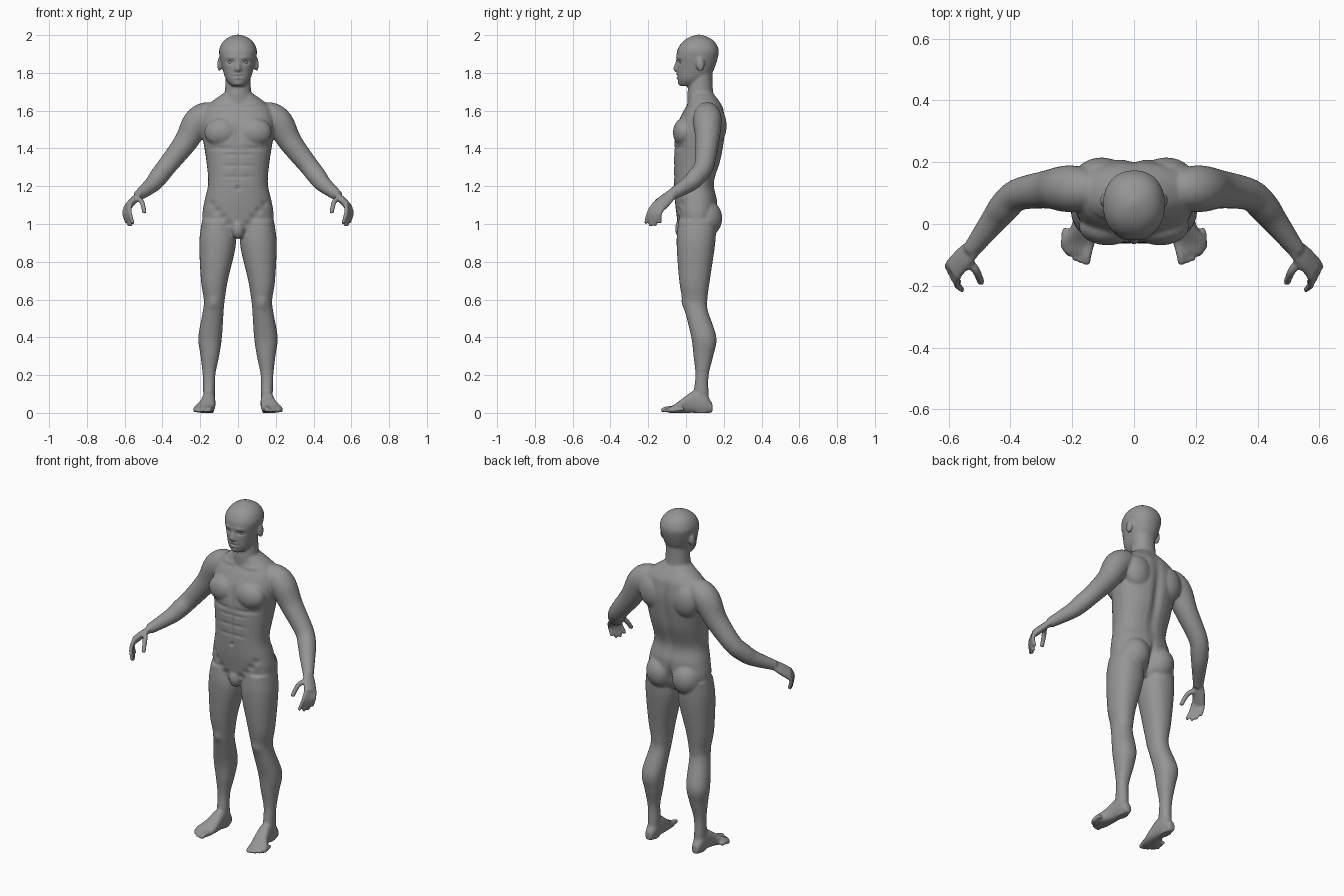
import bpy
import bmesh
from math import cos, sin, pi, exp, copysign
from mathutils import Vector, Matrix

starter = bpy.data.objects.get("Cube")
if starter:
    bpy.data.objects.remove(starter, do_unlink=True)

skin_grey = bpy.data.materials.new("skin_grey")
skin_grey.use_nodes = True
tone = (.3, .3, .3, 1)
skin_grey.diffuse_color = tone
skin_grey.node_tree.nodes["Principled BSDF"].inputs["Base Color"].default_value = tone


def spline(rows, steps=5):
    """Smoothly interpolate rows of numbers."""
    rows = [Vector(row) for row in rows]
    padded = [rows[0]] + rows + [rows[-1]]
    result = []
    for before, start, end, after in zip(padded, rows, rows[1:], padded[3:]):
        for i in range(steps):
            t = i / steps
            ease = t * t * (3 - t - t)
            leaving = (end - before) / 2
            arriving = (after - start) / 2
            curve = start.lerp(end, ease)
            curve += leaving * t * (1 - t) ** 2 - arriving * t * t * (1 - t)
            result.append(curve)
    return result + [rows[-1]]


def loft(bm, frames, power=2.0, sides=28):
    """Skin rings given as centre, first half axis and second half axis."""
    def bend(value):
        return copysign(abs(value) ** (2 / power), value)

    rings = []
    for centre, u, v in frames:
        angles = [2 * pi * i / sides for i in range(sides)]
        rings.append([bm.verts.new(centre + u * bend(cos(a)) + v * bend(sin(a))) for a in angles])
    for low, high in zip(rings, rings[1:]):
        for i in range(sides):
            j = (i + 1) % sides
            bm.faces.new((low[i], low[j], high[j], high[i]))
    bm.faces.new(rings[0][::-1])
    bm.faces.new(rings[-1])


def stack(bm, rows, power):
    """Horizontal rings: height, inner, outer, front, back."""
    frames = []
    for height, inner, outer, front, back in spline(rows):
        centre = Vector(((inner + outer) / 2, (front + back) / 2, height))
        frames.append((centre, Vector(((outer - inner) / 2, 0, 0)), Vector((0, (back - front) / 2, 0))))
    loft(bm, frames, power)


def centred(bm, rows, power):
    """Horizontal rings about the middle: height, half width, front, back."""
    stack(bm, [(height, -half, half, front, back) for height, half, front, back in rows], power)


def tube(bm, rows, reference=(0, 1, 0), flatten=1.0):
    """Limb along a path of positions and radii."""
    points = spline(rows)
    frames = []
    for i, row in enumerate(points):
        before, after = points[max(i - 1, 0)], points[min(i + 1, len(points) - 1)]
        along = (Vector(after[:3]) - Vector(before[:3])).normalized()
        u = along.cross(Vector(reference)).normalized()
        frames.append((Vector(row[:3]), u * row[3] * flatten, u.cross(along) * row[3]))
    loft(bm, frames)


def ball(bm, centre, radii):
    matrix = Matrix.Translation(centre) @ Matrix.Diagonal((*radii, 1))
    bmesh.ops.create_icosphere(bm, subdivisions=4, radius=1, matrix=matrix)


def digit(bm, points, radius, reference=(0, 1, 0)):
    """Finger or toe with a rounded tip."""
    tube(bm, [(*point, radius * (1 - i / 10)) for i, point in enumerate(points)], reference)
    ball(bm, points[-1], [radius * .85] * 3)


def mirror_across(bm):
    copies = bmesh.ops.duplicate(bm, geom=bm.verts[:] + bm.edges[:] + bm.faces[:])["geom"]
    for item in copies:
        if isinstance(item, bmesh.types.BMVert):
            item.co.x *= -1


def finish(bm, name):
    mesh = bpy.data.meshes.new(name)
    bmesh.ops.recalc_face_normals(bm, faces=bm.faces)
    for face in bm.faces:
        face.smooth = True
    bm.to_mesh(mesh)
    bm.free()
    mesh.materials.append(skin_grey)
    obj = bpy.data.objects.new(name, mesh)
    bpy.context.scene.collection.objects.link(obj)
    return obj


bm = bmesh.new()

# Left leg, from hip to sole
stack(bm, [(1.02, .03, .19, -.04, .16), (.9, .01, .205, -.05, .155), (.7, .054, .196, -.036, .126),
           (.6, .07, .181, -.018, .113), (.54, .076, .186, -.006, .116), (.4, .085, .21, .028, .161),
           (.3, .1, .198, .04, .144), (.2, .12, .187, .05, .12), (.1, .122, .184, .04, .12),
           (0, .128, .178, .04, .13)], 2.2)

# Left foot from heel to ball: distance back, inner, outer, top
foot = [(.14, .135, .175, .05), (.1, .122, .186, .1), (.04, .12, .19, .115),
        (-.01, .12, .205, .082), (-.06, .125, .236, .045), (-.095, .138, .226, .028)]
loft(bm, [(Vector(((inner + outer) / 2, y, top / 2)), Vector(((outer - inner) / 2, 0, 0)),
           Vector((0, 0, top / 2))) for y, inner, outer, top in spline(foot)], 2.5)

# Left toes, fanned from the big toe outward
for i in range(5):
    t = i / 4
    radius = .011 if i else .016
    tip = Vector((.153, -.121, radius)).lerp(Vector((.23, -.073, radius)), t)
    tip.y -= .016 * sin(pi * t)
    digit(bm, [tip + Vector((-.008, .06, .008)), tip + Vector((-.003, .025, .006)), tip],
          radius, (0, 0, 1))

# Left arm, from shoulder to wrist
tube(bm, [(.12, .11, 1.59, .055), (.175, .113, 1.572, .072), (.222, .114, 1.53, .075),
          (.28, .112, 1.43, .062), (.375, .095, 1.308, .052), (.42, .055, 1.25, .05),
          (.455, .01, 1.208, .043), (.53, -.088, 1.148, .028)])

# Left palm, fingers and thumb
tube(bm, [(.522, -.08, 1.155, .032), (.55, -.108, 1.128, .039), (.585, -.147, 1.09, .04)], flatten=.5)
for i in range(4):
    t = i / 3
    root = Vector((.57, -.165, 1.11)).lerp(Vector((.595, -.124, 1.085)), t)
    tip = Vector((.557, -.212, 1.008)).lerp(Vector((.59, -.138, 1.012)), t)
    tip.z -= .016 * sin(pi * t)
    knuckle = root.lerp(tip, .5) + Vector((.01, -.007, .005))
    digit(bm, [root, knuckle, tip], .0125)
digit(bm, [(.545, -.11, 1.135), (.512, -.15, 1.122), (.496, -.187, 1.066)], .0155)

# Chest, shoulder blade, buttock, ear and nostril masses
ball(bm, (.085, -.008, 1.485), (.093, .061, .078))
ball(bm, (.105, .155, 1.52), (.085, .06, .1))
ball(bm, (.085, .1, 1.03), (.088, .092, .1))
ball(bm, (.098, .076, 1.845), (.012, .022, .038))
ball(bm, (.012, -.047, 1.819), (.01, .012, .009))
mirror_across(bm)

# Trunk from crotch to collar
centred(bm, [(.93, .04, 0, .1), (.96, .1, -.03, .13), (1, .178, -.043, .155), (1.06, .188, -.052, .165),
             (1.13, .176, -.06, .165), (1.22, .158, -.064, .15), (1.35, .17, -.065, .188),
             (1.5, .193, -.055, .21), (1.59, .185, -.018, .203), (1.635, .155, .008, .188),
             (1.7, .065, .02, .14)], 2.3)
ball(bm, (0, -.02, .975), (.036, .038, .055))

# Neck
centred(bm, [(1.6, .09, .01, .17), (1.7, .07, .008, .145), (1.82, .065, .03, .14)], 2)

# Head from chin to crown, and nose
centred(bm, [(1.73, .03, -.03, .03), (1.745, .048, -.038, .065), (1.77, .066, -.045, .105),
             (1.81, .079, -.048, .145), (1.9, .1, -.05, .173), (1.94, .094, -.037, .167),
             (1.97, .075, -.012, .147), (1.99, .046, .02, .115), (2.002, .012, .055, .08)], 2.2)
tube(bm, [(0, -.042, 1.868, .009), (0, -.056, 1.822, .012), (0, -.045, 1.812, .008)])
body = finish(bm, "body")

# Fuse the masses into one smooth skin
bpy.context.view_layer.objects.active = body
body.select_set(True)
fuse = body.modifiers.new("fuse", 'REMESH')
fuse.mode = 'VOXEL'
fuse.voxel_size = .0065
soften = body.modifiers.new("soften", 'SMOOTH')
soften.iterations = 7
for name in ("fuse", "soften"):
    bpy.ops.object.modifier_apply(modifier=name)


def press(side, x, height, width, tall, depth):
    """Push a soft dent into the front or back skin on both sides; negative depth raises it."""
    for vertex in body.data.vertices:
        co = vertex.co
        distance = ((abs(co.x) - x) / width) ** 2 + ((co.z - height) / tall) ** 2
        if distance < 6:
            facing = (.06 - co.y) if side == "front" else (co.y - .08)
            amount = depth * exp(-distance) * min(1, max(0, facing * 20))
            co.y += amount if side == "front" else -amount


# Face relief: sockets, brows, mouth, lips, chin
press("front", .04, 1.857, .019, .011, .011)
press("front", .035, 1.881, .03, .01, -.005)
press("front", 0, 1.782, .024, .004, .006)
press("front", 0, 1.791, .02, .005, -.006)
press("front", 0, 1.772, .018, .005, -.006)
press("front", 0, 1.742, .02, .012, -.005)

# Back relief: spine and buttock cleft
press("back", 0, 1.4, .025, .2, .014)
press("back", 0, 1.01, .016, .07, .03)

# Front relief: breastbone, lower chest, belly, navel, collarbone, knee
press("front", 0, 1.49, .016, .06, .007)
press("front", .085, 1.402, .07, .012, .006)
press("front", 0, 1.3, .013, .13, .005)
press("front", 0, 1.19, .009, .01, .01)
press("front", .1, 1.638, .06, .011, -.006)
press("front", .13, .58, .03, .03, -.008)
for row in range(3):
    press("front", .04, 1.25 + row * .058, .04, .008, .004)
# Groin creases rising to the hips
for step in range(4):
    press("front", .05 + step * .03, 1 + step * .035, .018, .018, .007)

bpy.ops.object.shade_smooth()

# Eyes
bm = bmesh.new()
ball(bm, (.039, -.018, 1.856), (.017, .016, .013))
mirror_across(bm)
finish(bm, "eyes")
